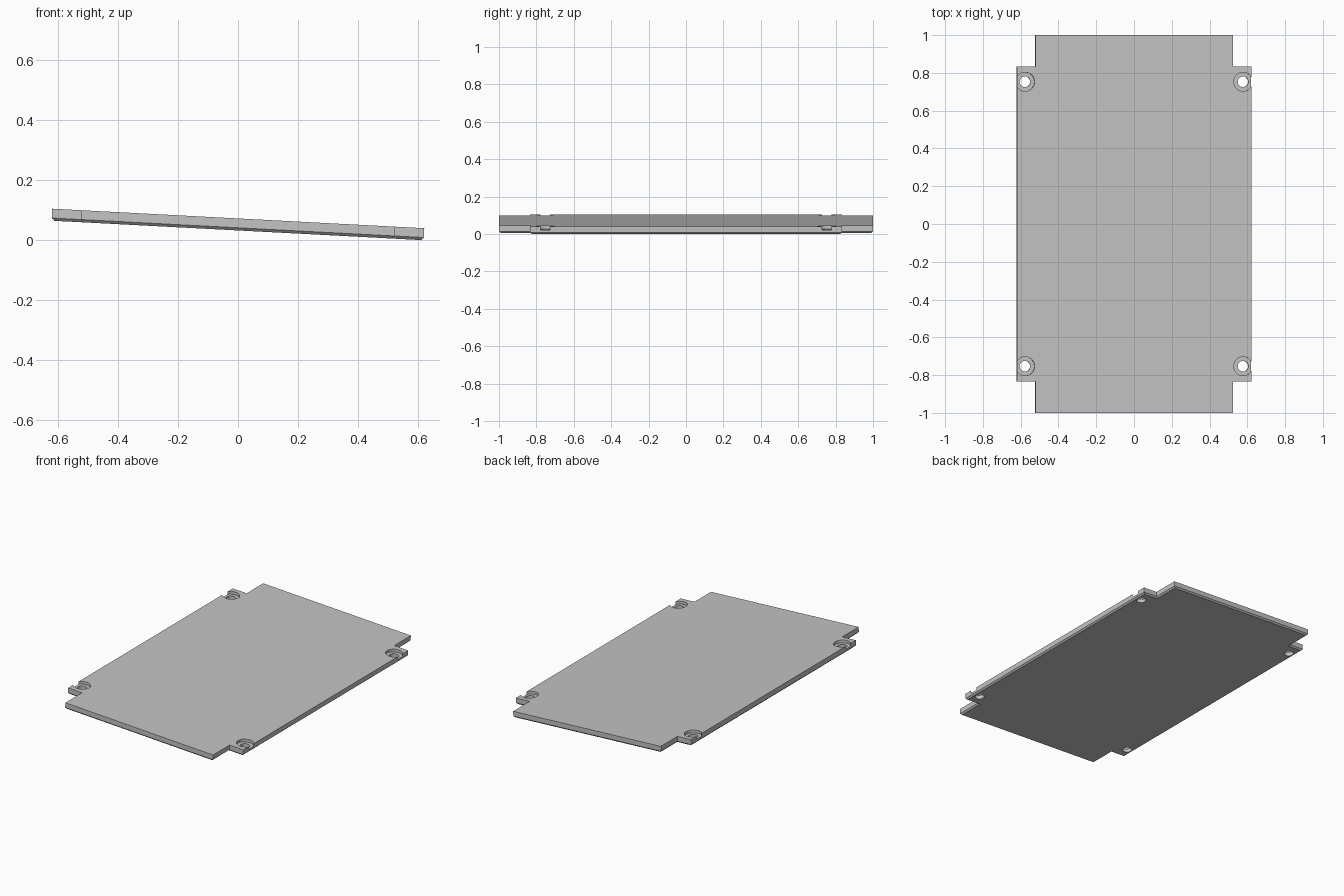
import bpy, bmesh, math
from mathutils import Matrix

cube = bpy.data.objects.get("Cube")
if cube:
    bpy.data.objects.remove(cube, do_unlink=True)

THICK, CHAMFER, TILT = 0.04, 0.009, math.radians(3)
HALF_X, NECK_X, HALF_Y, SHOULDER_Y = 0.621, 0.523, 1.0, 0.833
HOLE_X, HOLE_Y = 0.578, 0.753

grey = bpy.data.materials.new("plain_grey")
grey.use_nodes = True
colour = (0.55, 0.55, 0.55, 1)
grey.diffuse_color = colour
grey.node_tree.nodes["Principled BSDF"].inputs["Base Color"].default_value = colour


def make_object(name, bm):
    bmesh.ops.recalc_face_normals(bm, faces=bm.faces)
    mesh = bpy.data.meshes.new(name)
    bm.to_mesh(mesh)
    bm.free()
    mesh.materials.append(grey)
    obj = bpy.data.objects.new(name, mesh)
    bpy.context.collection.objects.link(obj)
    return obj


def outline(inset):
    """Rectangle with a square notch at every corner."""
    x, n, y, s = (v - inset for v in (HALF_X, NECK_X, HALF_Y, SHOULDER_Y))
    quarter = [(x, s), (n, s), (n, y)]
    right_top = quarter
    left_top = [(-a, b) for a, b in reversed(quarter)]
    return right_top + left_top + [(-a, -b) for a, b in right_top + left_top]


# Plate: notched outline lofted through the chamfered lower edge
bm = bmesh.new()
rings = [[bm.verts.new((a, b, z)) for a, b in outline(inset)]
         for z, inset in ((0, CHAMFER), (CHAMFER, 0), (THICK, 0))]
bm.faces.new(rings[0])
bm.faces.new(rings[-1])
for low, high in zip(rings, rings[1:]):
    for i in range(len(low)):
        j = (i + 1) % len(low)
        bm.faces.new((low[i], low[j], high[j], high[i]))
plate = make_object("cover_plate", bm)


# Screw holes with a wide recess on the top side
def cut_holes(name, radius, bottom):
    bm = bmesh.new()
    top = THICK + 0.02
    for sx in (-1, 1):
        for sy in (-1, 1):
            place = Matrix.Translation((sx * HOLE_X, sy * HOLE_Y, (top + bottom) / 2))
            bmesh.ops.create_cone(bm, cap_ends=True, segments=48, radius1=radius,
                                  radius2=radius, depth=top - bottom, matrix=place)
    cutter = make_object(name, bm)
    cutter.hide_render = True
    mod = plate.modifiers.new(name, "BOOLEAN")
    mod.operation = "DIFFERENCE"
    mod.solver = "EXACT"
    mod.object = cutter
    bpy.context.view_layer.objects.active = plate
    bpy.ops.object.modifier_apply(modifier=name)
    bpy.data.objects.remove(cutter, do_unlink=True)


cut_holes("recess_cutter", 0.05, THICK - 0.018)
cut_holes("hole_cutter", 0.028, -0.02)

# Lean the plate sideways and rest its lowest edge on the floor
plate.data.transform(Matrix.Rotation(TILT, 4, "Y"))
lowest = min(v.co.z for v in plate.data.vertices)
xs = [v.co.x for v in plate.data.vertices]
plate.data.transform(Matrix.Translation((-(min(xs) + max(xs)) / 2, 0, -lowest)))

bpy.ops.object.select_all(action="DESELECT")
plate.select_set(True)
bpy.context.view_layer.objects.active = plate
bpy.ops.object.shade_smooth_by_angle(angle=math.radians(30))
